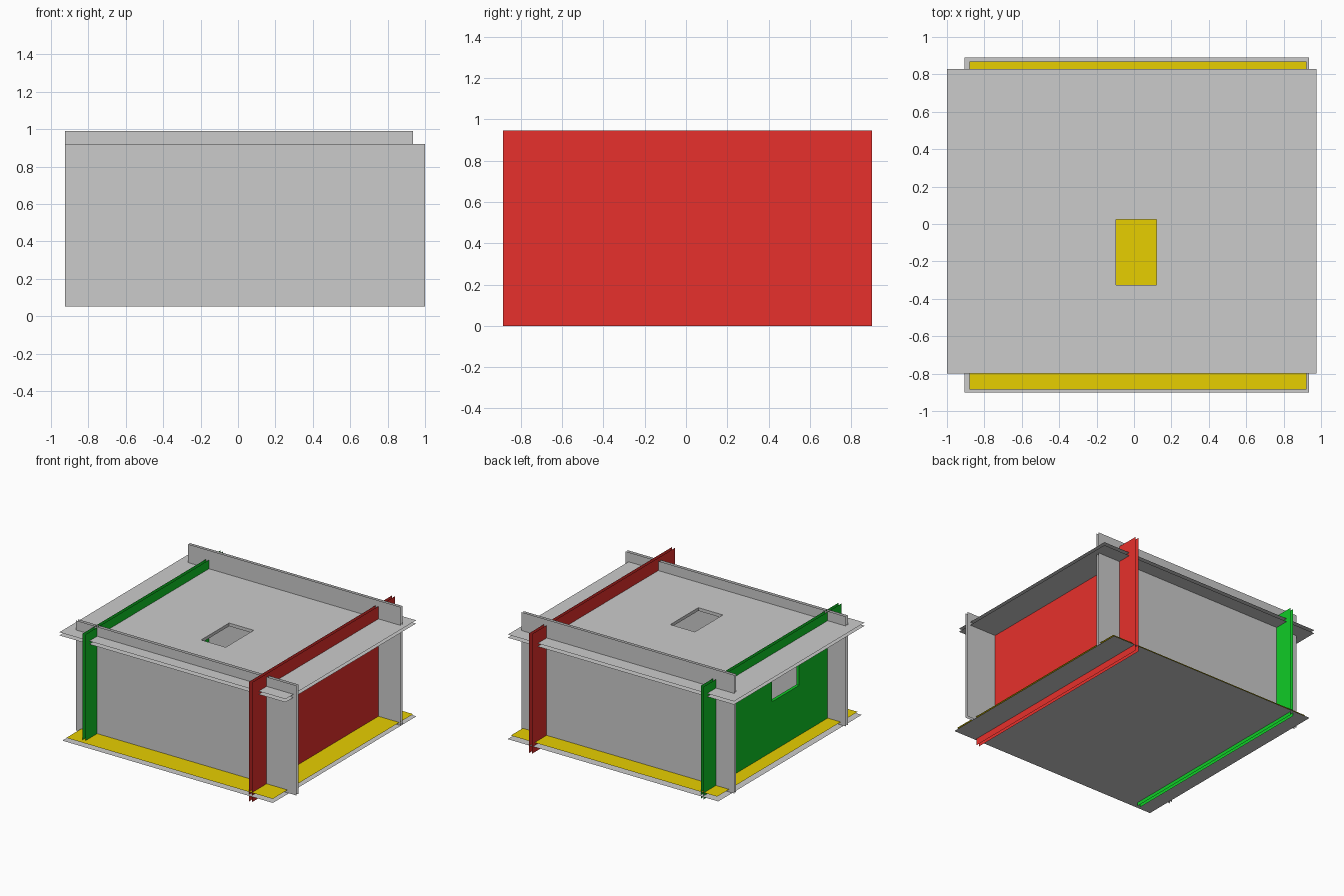
import bpy, bmesh
from mathutils import Vector

if "Cube" in bpy.data.objects:
    bpy.data.objects.remove(bpy.data.objects["Cube"])


def material(name, color):
    m = bpy.data.materials.new(name)
    m.diffuse_color = (*color, 1)
    m.use_nodes = True
    m.node_tree.nodes["Principled BSDF"].inputs["Base Color"].default_value = m.diffuse_color
    return m


RED = material("red", (0.80, 0.03, 0.025))
GREEN = material("green", (0.005, 0.60, 0.02))
YELLOW = material("yellow", (0.80, 0.62, 0.0))


def panel(name, axis, levels, u, v, mat=None, hole=None):
    """Open-edged flat sheets across one axis; u, v are ranges on the other two.
    A hole (u range, v range) is lined between the two levels."""
    bm = bmesh.new()

    def point(a, b, level):
        co = [a, b]
        co.insert(axis, level)
        return bm.verts.new(Vector(co))

    def ring(us, vs, level):
        (u0, u1), (v0, v1) = us, vs
        return [point(a, b, level) for a, b in ((u0, v0), (u1, v0), (u1, v1), (u0, v1))]

    def bridge(a, b):
        for i in range(4):
            j = (i + 1) % 4
            bm.faces.new((a[i], a[j], b[j], b[i]))

    inner_rings = []
    for n, level in enumerate(levels):
        outer = ring(u, v, level)
        if hole:
            inner = ring(*hole, level)
            bridge(outer, inner)
            inner_rings.append(inner)
        else:
            bm.faces.new(outer)
    if len(inner_rings) == 2:
        bridge(*inner_rings)
    # Each sheet faces away from the middle of the panel
    mid = sum(levels) / len(levels)
    for f in bm.faces:
        f.normal_update()
        side = f.calc_center_median()[axis] - mid
        if len(levels) == 2 and f.normal[axis] * side < 0:
            f.normal_flip()
        elif len(levels) == 1 and f.normal[axis] < 0:
            f.normal_flip()
    mesh = bpy.data.meshes.new(name)
    bm.to_mesh(mesh)
    bm.free()
    obj = bpy.data.objects.new(name, mesh)
    bpy.context.collection.objects.link(obj)
    if mat:
        mesh.materials.append(mat)
    return obj


# Floor: grey underside with a slightly smaller yellow top sheet
under = panel("floor_underside", 2, [0.053], (-0.905, 0.935), (-0.90, 0.89))
under.data.flip_normals()
panel("floor_top", 2, [0.076], (-0.88, 0.923), (-0.885, 0.868), YELLOW)

# Lid with a rectangular opening
panel("lid", 2, [0.82, 0.845], (-1.0, 0.975), (-0.80, 0.83),
      hole=((-0.095, 0.12), (-0.325, 0.025)))

# Front and back walls
panel("front_wall", 1, [-0.70, -0.675], (-0.925, 1.0), (0.053, 0.92))
panel("back_wall", 1, [0.695, 0.718], (-0.925, 0.935), (0.055, 0.99))

# Right red wall, left green wall with a window
panel("right_wall", 0, [0.715, 0.74], (-0.885, 0.90), (0.0, 0.945), RED)
panel("left_wall", 0, [-0.765, -0.74], (-0.845, 0.872), (0.025, 0.915), GREEN,
      hole=((-0.32, 0.02), (0.47, 0.685)))
